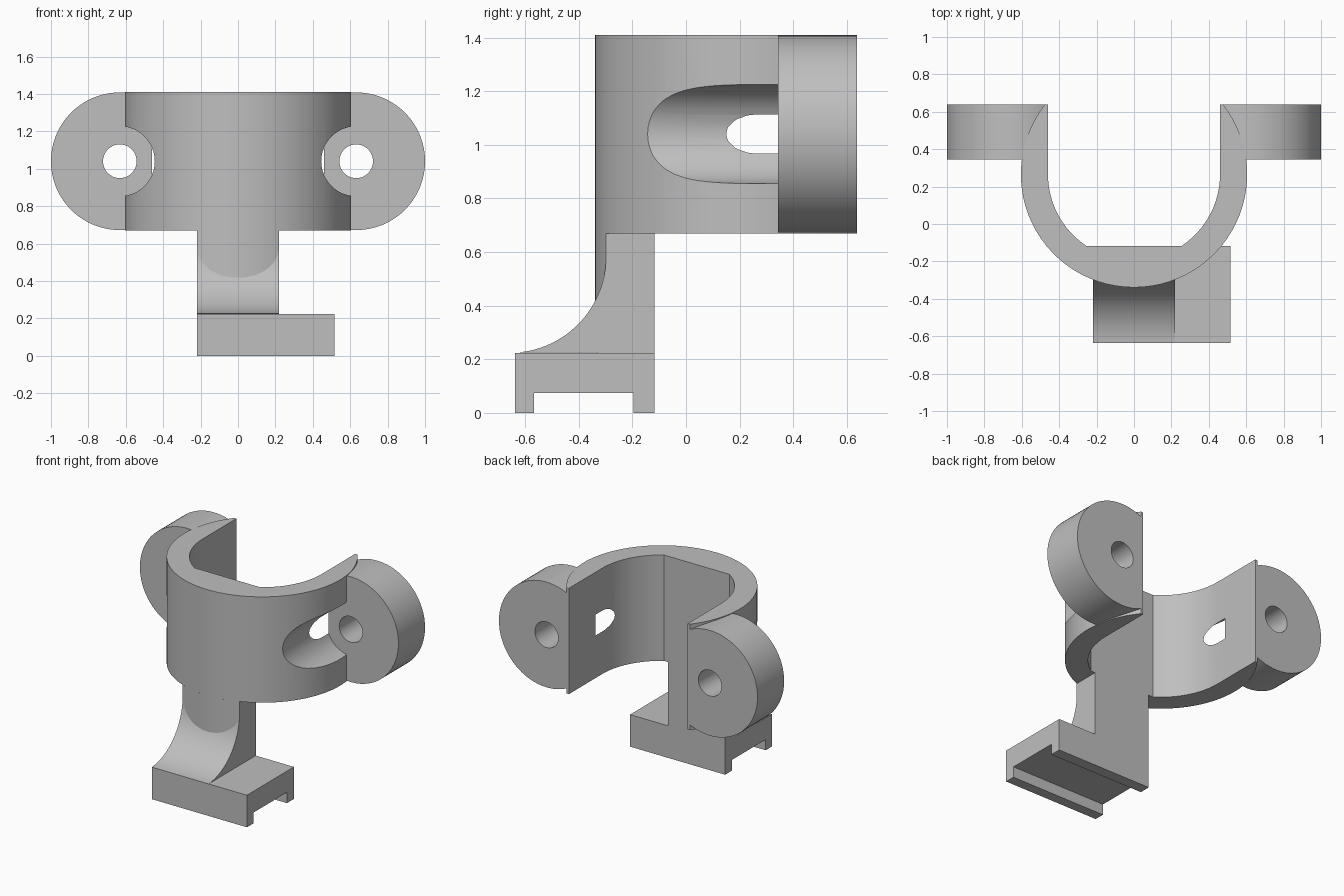
import bpy, bmesh
from math import sin, cos, pi, asin, acos, radians

if "Cube" in bpy.data.objects:
    bpy.data.objects.remove(bpy.data.objects["Cube"])

grey = bpy.data.materials.new("plain grey")
grey.use_nodes = True
colour = (0.52, 0.52, 0.52, 1)
grey.diffuse_color = colour
grey.node_tree.nodes["Principled BSDF"].inputs["Base Color"].default_value = colour

BACK, REAR = -0.118, 0.638        # back of stem, rear of clamp
LOW, HIGH = 0.67, 1.41            # clamp height range
CY, R_OUT, R_IN = 0.266, 0.605, 0.46
EAR_X, EAR_Z, EAR_R, EAR_FRONT = 0.632, 1.04, 0.368, 0.344
HALF = 0.22                       # half width of stem


def arc(cx, cy, r, a0, a1, n=32):
    steps = [a0 + (a1 - a0) * i / n for i in range(n + 1)]
    return [(cx + r * cos(a), cy + r * sin(a)) for a in steps]


def prism(name, outline, axis, start, end):
    """Extrude a 2D outline along x (yz outline), y (xz) or z (xy)."""
    place = {"x": lambda u, v, w: (w, u, v),
             "y": lambda u, v, w: (u, w, v),
             "z": lambda u, v, w: (u, v, w)}[axis]
    bm = bmesh.new()
    a = [bm.verts.new(place(u, v, start)) for u, v in outline]
    b = [bm.verts.new(place(u, v, end)) for u, v in outline]
    bm.faces.new(a)
    bm.faces.new(b)
    for i in range(len(a)):
        j = (i + 1) % len(a)
        bm.faces.new((a[i], a[j], b[j], b[i]))
    bmesh.ops.recalc_face_normals(bm, faces=bm.faces)
    mesh = bpy.data.meshes.new(name)
    bm.to_mesh(mesh)
    bm.free()
    mesh.materials.append(grey)
    ob = bpy.data.objects.new(name, mesh)
    bpy.context.collection.objects.link(ob)
    return ob


def activate(ob):
    bpy.ops.object.select_all(action="DESELECT")
    ob.select_set(True)
    bpy.context.view_layer.objects.active = ob


def drill(ob, x, radius, y0, y1):
    """Cut a round bore along y at ear height."""
    cutter = prism("bore_cutter", arc(x, EAR_Z, radius, 0, 2 * pi, 48)[:-1], "y", y0, y1)
    cutter.hide_render = True
    mod = ob.modifiers.new("bore", "BOOLEAN")
    mod.operation, mod.solver, mod.object = "DIFFERENCE", "EXACT", cutter
    activate(ob)
    bpy.ops.object.modifier_apply(modifier=mod.name)
    bpy.data.objects.remove(cutter)


# Open clamp ring: round outside, straight-sided inside with a flat floor
tip = asin((REAR - CY) / R_OUT)
flat = asin((CY - BACK) / R_IN)
outline = arc(0, CY, R_OUT, tip, -pi - tip, 56)
outline += [(-R_IN, REAR)] + arc(0, CY, R_IN, pi, 2 * pi - (pi - flat), 12)
outline += arc(0, CY, R_IN, -flat, 0, 12) + [(R_IN, REAR)]
clamp = prism("clamp_ring", outline, "z", LOW, HIGH)
parts = [clamp]

# Bolt ears, with screw holes and tool pockets through the ring
trim = acos((R_IN - EAR_X) / EAR_R)
for name, side in (("left_ear", 1), ("right_ear", -1)):
    disc = [(side * x, z) for x, z in arc(EAR_X, EAR_Z, EAR_R, -trim, trim, 48)]
    ear = prism(name, disc, "y", EAR_FRONT, REAR)
    for ob in (ear, clamp):
        drill(ob, side * EAR_X, 0.09, 0.2, 0.8)
    drill(clamp, side * EAR_X, 0.187, -0.6, EAR_FRONT)
    parts.append(ear)

# Stem with a concave front sweep
BASE_TOP = 0.224
profile = [(BACK, BASE_TOP), (BACK, LOW), (-0.298, LOW)]
profile += arc(-0.658, 0.584, 0.36, 0, -1.507, 24)
parts.append(prism("stem", profile, "x", -HALF, HALF))

# Rounded stem front, continuing the ring downwards
spread = asin(HALF / R_OUT)
front = arc(0, CY, R_OUT, -pi / 2 - spread, -pi / 2 + spread, 14)
front += [(HALF, -0.2), (-HALF, -0.2)]
parts.append(prism("stem_front", front, "z", 0.32, LOW))

# Offset foot block with a groove underneath
foot = [(-0.637, 0), (-0.566, 0), (-0.566, 0.075), (-0.195, 0.075),
        (-0.195, 0), (BACK, 0), (BACK, BASE_TOP), (-0.637, BASE_TOP)]
parts.append(prism("foot_block", foot, "x", -HALF, 0.515))

for ob in parts:
    activate(ob)
    bpy.ops.object.shade_smooth_by_angle(angle=radians(30))
